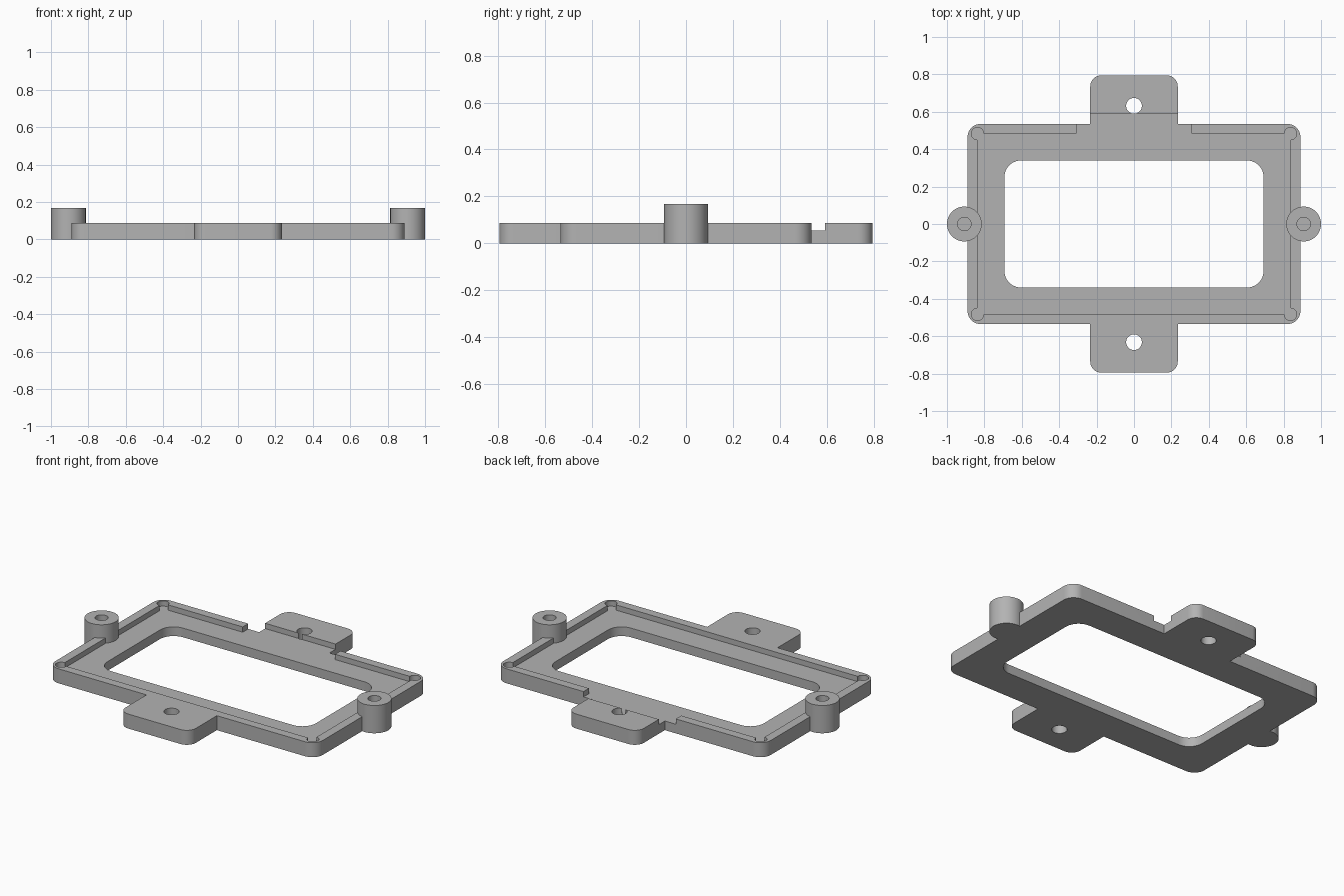
import bpy, bmesh, math
from mathutils import Vector

cube = bpy.data.objects.get("Cube")
if cube:
    bpy.data.objects.remove(cube, do_unlink=True)

TOP, FLOOR, BOSS_TOP = 0.087, 0.055, 0.167
BOSS_X, BOSS_R = 0.907, 0.093

grey = bpy.data.materials.new("matte_grey")
grey.use_nodes = True
colour = (0.45, 0.45, 0.45, 1)
grey.diffuse_color = colour
grey.node_tree.nodes["Principled BSDF"].inputs["Base Color"].default_value = colour


def rounded(points, steps=10):
    """Closed outline from (x, y, radius) corners, each rounded by an arc."""
    out = []
    for i, (x, y, r) in enumerate(points):
        p = Vector((x, y))
        if r == 0:
            out.append(p)
            continue
        a = (Vector(points[i - 1][:2]) - p).normalized()
        b = (Vector(points[(i + 1) % len(points)][:2]) - p).normalized()
        centre = p + (a + b) * r
        for k in range(steps + 1):
            t = k / steps * math.pi / 2
            out.append(centre - b * r * math.cos(t) - a * r * math.sin(t))
    return out


def mirrored(half):
    """Complete a right-hand half outline, listed from front to back."""
    return half + [(-x, y, r) for x, y, r in reversed(half)]


def circle(x, y, r, n=48):
    return [Vector((x + r * math.cos(2 * math.pi * k / n),
                    y + r * math.sin(2 * math.pi * k / n))) for k in range(n)]


def prism(name, outline, z0, z1):
    bm = bmesh.new()
    base = bm.faces.new([bm.verts.new((p.x, p.y, z0)) for p in outline])
    top = bmesh.ops.extrude_face_region(bm, geom=[base])["geom"]
    bmesh.ops.translate(bm, vec=(0, 0, z1 - z0),
                        verts=[g for g in top if isinstance(g, bmesh.types.BMVert)])
    bmesh.ops.recalc_face_normals(bm, faces=bm.faces)
    mesh = bpy.data.meshes.new(name)
    bm.to_mesh(mesh)
    bm.free()
    obj = bpy.data.objects.new(name, mesh)
    bpy.context.collection.objects.link(obj)
    mesh.materials.append(grey)
    return obj


def activate(obj):
    bpy.ops.object.select_all(action="DESELECT")
    obj.select_set(True)
    bpy.context.view_layer.objects.active = obj


def cut(obj, outline, z0, z1):
    cutter = prism("cutter", outline, z0, z1)
    cutter.hide_render = True
    mod = obj.modifiers.new("cut", "BOOLEAN")
    mod.operation, mod.solver, mod.object = "DIFFERENCE", "EXACT", cutter
    activate(obj)
    bpy.ops.object.modifier_apply(modifier=mod.name)
    bpy.data.objects.remove(cutter, do_unlink=True)


def finish(obj):
    activate(obj)
    bpy.ops.object.shade_smooth_by_angle(angle=math.radians(30))


# Base plate: frame and both mounting tabs in one outline
plate = prism("base_plate", rounded(mirrored([
    (0.234, -0.795, 0.06), (0.234, -0.535, 0), (0.89, -0.535, 0.07),
    (0.89, 0.535, 0.07), (0.234, 0.535, 0), (0.234, 0.795, 0.06)])), 0, TOP)

# Central opening
cut(plate, rounded(mirrored([(0.693, -0.34, 0.09), (0.693, 0.34, 0.09)])), -0.1, 0.3)

# Shallow recess, open through the rim at the back tab
cut(plate, rounded(mirrored([
    (0.837, -0.483, 0), (0.837, 0.483, 0), (0.307, 0.483, 0), (0.307, 0.592, 0)])),
    FLOOR, 0.3)

# Round corner reliefs, tab screw holes and seats for the bosses
for sx in (-1, 1):
    for sy in (-1, 1):
        cut(plate, circle(sx * 0.837, sy * 0.483, 0.033, 24), FLOOR, 0.3)
    cut(plate, circle(0, sx * 0.632, 0.042), -0.1, 0.3)
    cut(plate, circle(sx * BOSS_X, 0, BOSS_R - 0.004), 0.004, 0.3)
finish(plate)

# Side bosses with blind screw holes
for side, sx in (("left", 1), ("right", -1)):
    boss = prism(side + "_boss", circle(sx * BOSS_X, 0, BOSS_R, 64), 0, BOSS_TOP)
    cut(boss, circle(sx * BOSS_X, 0, 0.036), 0.04, 0.3)
    finish(boss)
